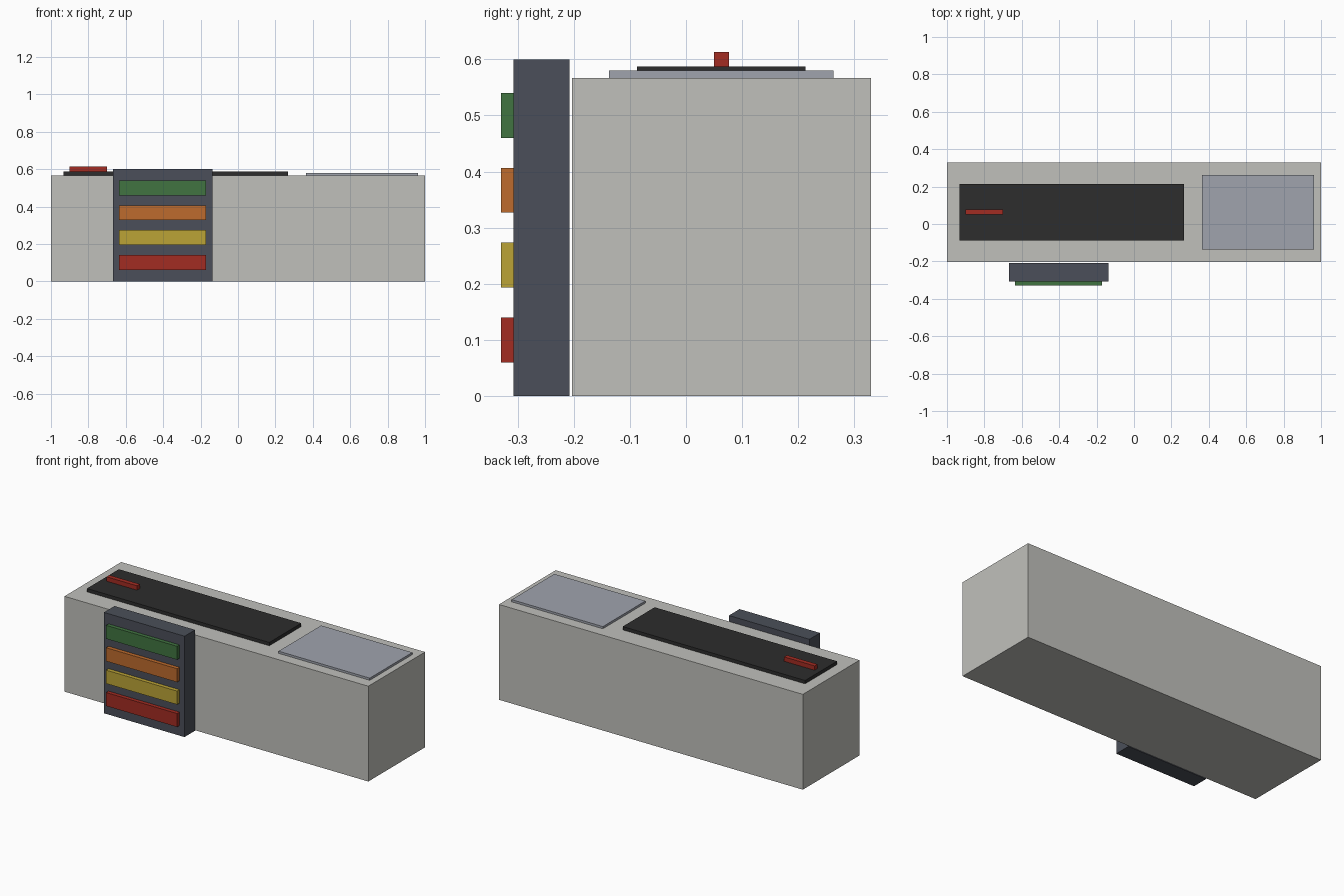
import bpy
import bmesh

cube = bpy.data.objects.get("Cube")
if cube:
    bpy.data.objects.remove(cube, do_unlink=True)


def material(name, r, g, b):
    m = bpy.data.materials.new(name)
    m.use_nodes = True
    m.diffuse_color = (r, g, b, 1)
    m.node_tree.nodes["Principled BSDF"].inputs["Base Color"].default_value = (r, g, b, 1)
    return m


def box(name, mat, xs, ys, zs):
    """Axis-aligned box spanning the given ranges."""
    bm = bmesh.new()
    bmesh.ops.create_cube(bm, size=1)
    for v in bm.verts:
        v.co = [r[0] if c < 0 else r[1] for c, r in zip(v.co, (xs, ys, zs))]
    mesh = bpy.data.meshes.new(name)
    bm.to_mesh(mesh)
    bm.free()
    mesh.materials.append(mat)
    obj = bpy.data.objects.new(name, mesh)
    bpy.context.collection.objects.link(obj)
    return obj


stone = material("pale stone", 0.53, 0.53, 0.50)
slate = material("dark slate", 0.070, 0.078, 0.100)
black = material("black rubber", 0.026, 0.026, 0.026)
steel = material("blue grey steel", 0.35, 0.37, 0.42)
red = material("red", 0.36, 0.025, 0.016)
yellow = material("yellow", 0.50, 0.37, 0.037)
orange = material("orange", 0.51, 0.147, 0.026)
green = material("green", 0.053, 0.175, 0.053)

# Counter body and the panels lying on it
TOP = 0.567
box("counter_body", stone, (-1, 1), (-0.203, 0.33), (0, TOP))
box("conveyor_belt", black, (-0.933, 0.267), (-0.087, 0.213), (TOP, 0.587))
box("bagging_plate", steel, (0.363, 0.963), (-0.137, 0.263), (TOP, 0.58))
box("divider_bar", red, (-0.90, -0.70), (0.05, 0.077), (0.587, 0.613))

# Display rack standing just in front of the counter
box("rack_back", slate, (-0.667, -0.137), (-0.307, -0.208), (0, 0.6))

# Coloured rows, from bottom to top
for i, mat in enumerate((red, yellow, orange, green)):
    z = 0.06 + i * 0.1333
    box(f"rack_row_{i + 1}", mat, (-0.637, -0.17), (-0.33, -0.307), (z, z + 0.08))
